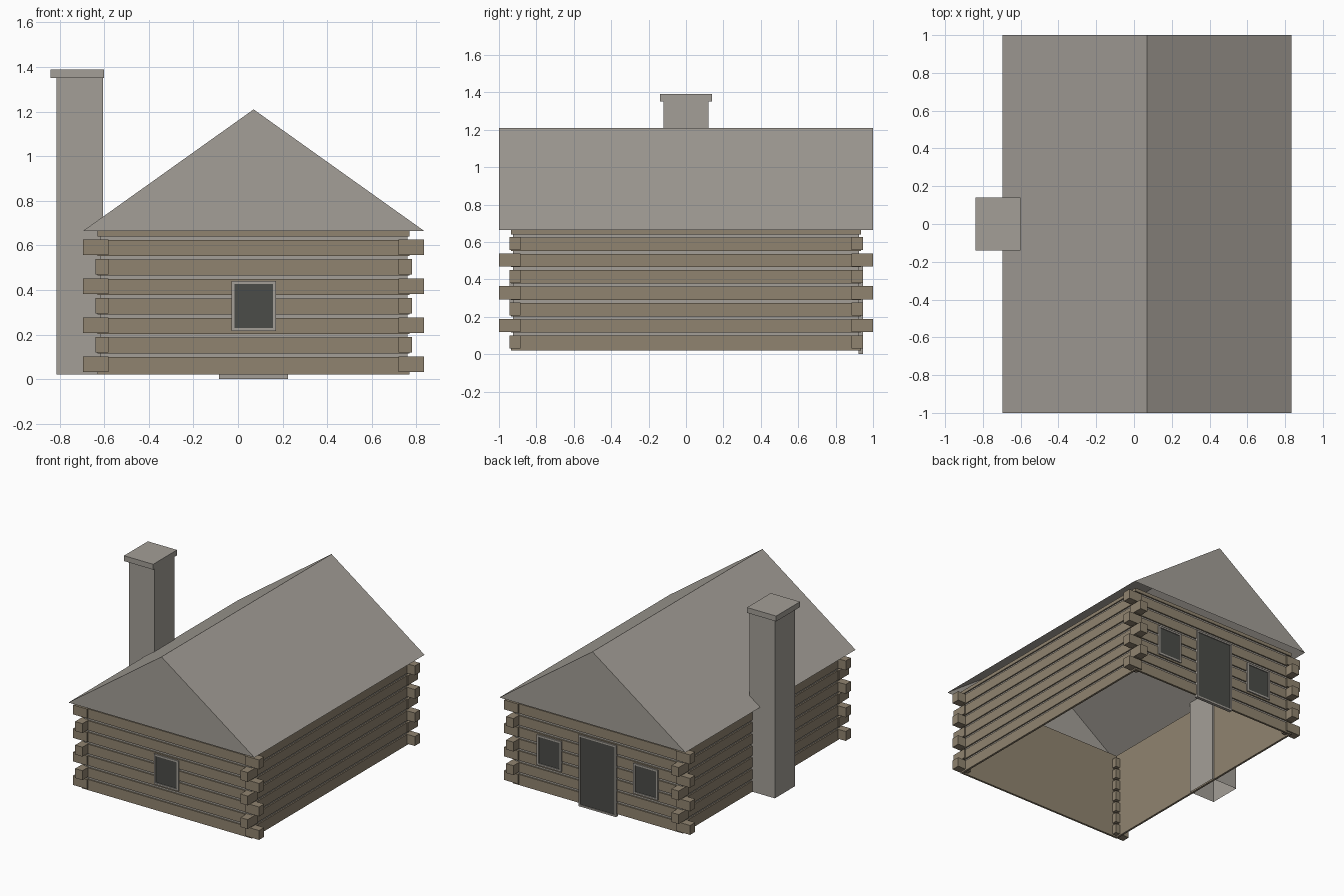
import bpy, bmesh
from mathutils import Vector

cube = bpy.data.objects.get("Cube")
if cube:
    bpy.data.objects.remove(cube, do_unlink=True)


def material(name, color):
    mat = bpy.data.materials.new(name)
    mat.use_nodes = True
    mat.diffuse_color = (*color, 1)
    mat.node_tree.nodes["Principled BSDF"].inputs["Base Color"].default_value = (*color, 1)
    return mat


WOOD = material("log brown", (0.28, 0.23, 0.16))
STONE = material("stone grey", (0.37, 0.345, 0.31))
GLASS = material("dark pane", (0.07, 0.072, 0.065))

CX = 0.07                     # house centre, offset by the chimney
HALF_X, HALF_Y = 0.70, 0.935  # outer wall faces
BASE, EAVE, RIDGE = 0.02, 0.665, 1.21
COURSES, PITCH = 7, 0.0875


def finish(name, bm, *mats, recalc=True):
    if recalc:
        bmesh.ops.recalc_face_normals(bm, faces=bm.faces)
    mesh = bpy.data.meshes.new(name)
    bm.to_mesh(mesh)
    bm.free()
    for mat in mats:
        mesh.materials.append(mat)
    obj = bpy.data.objects.new(name, mesh)
    bpy.context.collection.objects.link(obj)
    return obj


def add_box(bm, lo, hi):
    lo, hi = Vector(lo), Vector(hi)
    verts = bmesh.ops.create_cube(bm, size=1)["verts"]
    for v in verts:
        v.co = (lo + hi) / 2 + Vector(a * b for a, b in zip(v.co, hi - lo))
    return list({f for v in verts for f in v.link_faces})


# Log walls: one stepped profile carried round the four sides
profile = [(-0.015, BASE, 0), (0, BASE, 0)]
for i in range(COURSES):
    z = 0.107 + i * PITCH
    profile += [(0, z - 0.008, 0), (-0.01, z - 0.008, 1),
                (-0.01, z + 0.008, 0), (0, z + 0.008, 0)]
profile += [(0, EAVE, 0), (-0.015, EAVE, 0)]
bm = bmesh.new()
rings = [[bm.verts.new((CX + sx * (HALF_X + off), sy * (HALF_Y + off), z))
          for sx, sy in ((-1, -1), (1, -1), (1, 1), (-1, 1))]
         for off, z, _ in profile]
for k, ring in enumerate(rings):
    above = rings[(k + 1) % len(rings)]
    for j in range(4):
        n = (j + 1) % 4
        face = bm.faces.new((ring[j], ring[n], above[n], above[j]))
        face.material_index = profile[k][2]
finish("log_walls", bm, WOOD, STONE)

# Interlocked log ends, alternating direction at each course
bm = bmesh.new()
for i in range(COURSES):
    z = 0.031 + i * PITCH
    end_x, end_y = (0.765, 0.945) if i % 2 == 0 else (0.71, 1.0)
    for sx in (-1, 1):
        for sy in (-1, 1):
            xs = sorted((CX + sx * 0.65, CX + sx * end_x))
            ys = sorted((sy * 0.885, sy * end_y))
            add_box(bm, (xs[0], ys[0], z), (xs[1], ys[1], z + 0.07))
finish("log_ends", bm, WOOD)

# Roof: gabled shell, open underneath
bm = bmesh.new()
front, back = [[bm.verts.new((CX + x, y, z)) for x, z in
                ((-0.765, EAVE), (0, RIDGE), (0.765, EAVE))] for y in (-1, 1)]
bm.faces.new(front)
bm.faces.new(back)
for a in (0, 1):
    bm.faces.new((front[a], front[a + 1], back[a + 1], back[a]))
finish("roof", bm, STONE)

# Chimney shaft, open at the foot
bm = bmesh.new()
faces = add_box(bm, (-0.815, -0.12, BASE), (-0.605, 0.12, 1.35))
bm.normal_update()
bmesh.ops.delete(bm, geom=[f for f in faces if f.normal.z < -0.5], context="FACES")
finish("chimney", bm, STONE)

bm = bmesh.new()
add_box(bm, (-0.84, -0.14, 1.35), (-0.60, 0.14, 1.39))
finish("chimney_cap", bm, STONE)


# Openings: grey frame with an inset dark pane
def opening(name, x, half, z0, z1, side, border):
    bm = bmesh.new()
    ys = sorted((side * 0.922, side * 0.945))
    faces = add_box(bm, (x - half, ys[0], z0), (x + half, ys[1], z1))
    bm.normal_update()
    pane = next(f for f in faces if f.normal.y * side > 0.5)
    bmesh.ops.inset_region(bm, faces=[pane], thickness=border, depth=0)
    bmesh.ops.inset_region(bm, faces=[pane], thickness=0.0005, depth=-0.006)
    pane.material_index = 1
    finish(name, bm, STONE, GLASS)


opening("front_window", CX, 0.10, 0.215, 0.44, -1, 0.019)
opening("back_window_left", CX + 0.397, 0.10, 0.215, 0.44, 1, 0.019)
opening("back_window_right", CX - 0.397, 0.10, 0.215, 0.44, 1, 0.019)
opening("back_door", CX, 0.155, 0.0, 0.53, 1, 0.018)
